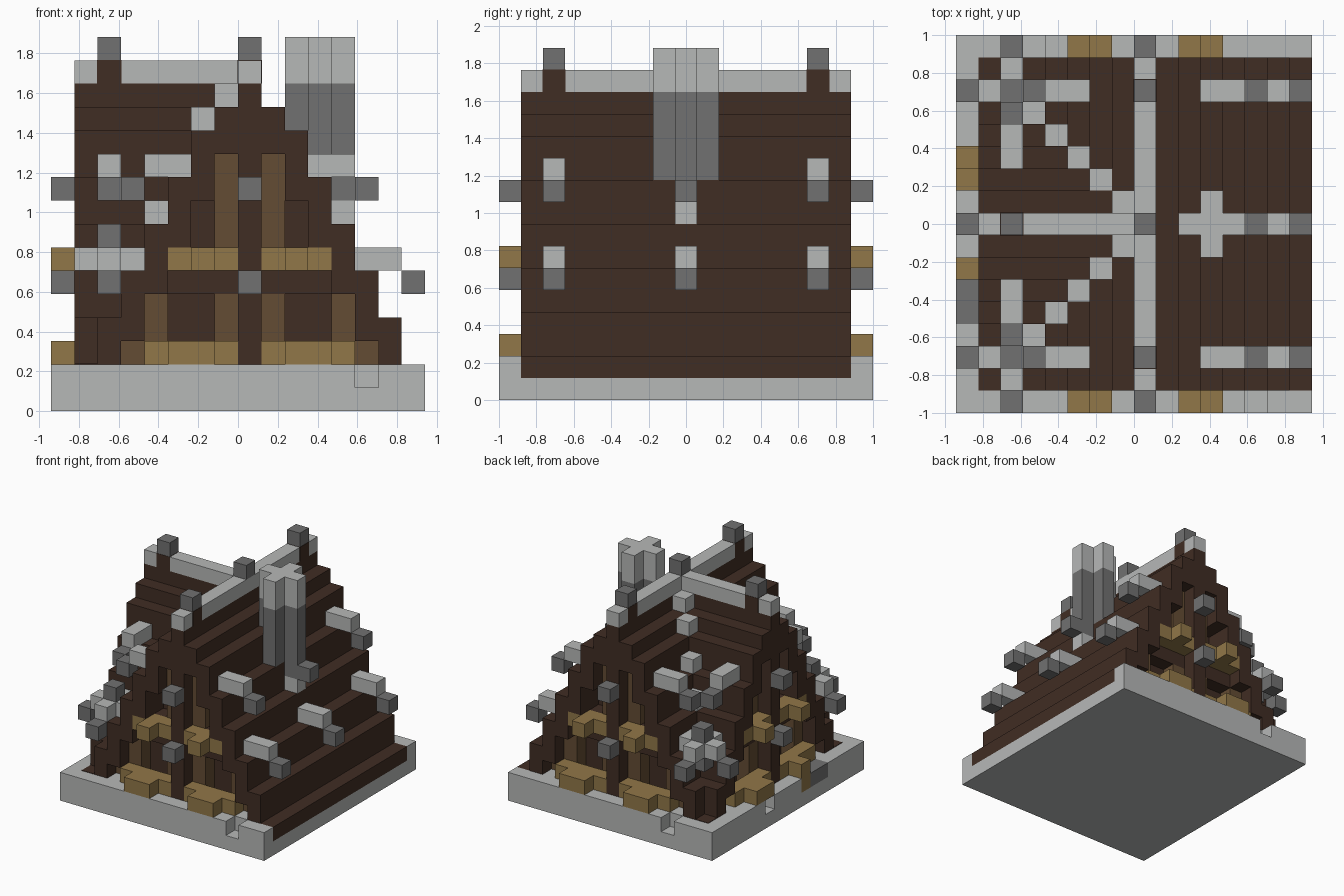
import bpy
import bmesh
from mathutils import Vector

cube = bpy.data.objects.get("Cube")
if cube:
    bpy.data.objects.remove(cube, do_unlink=True)

UNIT = 2 / 17                      # one block
ORIGIN = Vector((-8, -8.5, 0))     # corner of the block grid
RIDGE = 8                          # block index of both ridges
TOPS = [14, 13, 12, 10, 8, 6, 4, 2]   # roof height by distance from the ridge
EAVES = [top - 1 for top in TOPS[1:]] + [1]   # underside of each roof step


def material(name, color):
    mat = bpy.data.materials.new(name)
    mat.use_nodes = True
    mat.diffuse_color = (*color, 1)
    mat.node_tree.nodes["Principled BSDF"].inputs["Base Color"].default_value = (*color, 1)
    return mat


LIGHT = material("light stone", (0.47, 0.48, 0.475))
DARK = material("dark stone", (0.165, 0.165, 0.165))
WOOD = material("dark wood", (0.051, 0.026, 0.017))
PANEL = material("brown panel", (0.127, 0.072, 0.033))
TAN = material("tan wood", (0.283, 0.184, 0.065))


class Part:
    """A named object made of grid-aligned boxes in one colour."""

    def __init__(self, name, mat):
        self.name, self.mat, self.bm = name, mat, bmesh.new()

    def box(self, x, y, z):
        """Each argument is one block index or a (start, end) pair."""
        spans = [s if isinstance(s, tuple) else (s, s + 1) for s in (x, y, z)]
        low = Vector([s[0] for s in spans])
        high = Vector([s[1] for s in spans])
        made = bmesh.ops.create_cube(self.bm, size=1)["verts"]
        for v in made:
            half = v.co + Vector((0.5, 0.5, 0.5))
            v.co = (ORIGIN + low + half * (high - low)) * UNIT

    def finish(self):
        mesh = bpy.data.meshes.new(self.name)
        self.bm.to_mesh(mesh)
        self.bm.free()
        mesh.materials.append(self.mat)
        bpy.context.collection.objects.link(bpy.data.objects.new(self.name, mesh))


# Stone base with small gaps in its raised rim
base = Part("base", LIGHT)
base.box((0, 16), (0, 17), 0)
base.box((1, 15), (1, 16), 1)
for row, gap in ((0, 13), (16, 3)):
    base.box((0, gap), row, 1)
    base.box((gap + 1, 16), row, 1)
for span in ((1, 4), (7, 10), (11, 16)):
    base.box(0, span, 1)
base.finish()

step = Part("side_step", DARK)
step.box(0, (4, 6), 1)
step.finish()

# Stepped roofs: a long one, and a cross wing that meets it in two valleys
roof = Part("main_roof", WOOD)
wing = Part("cross_roof", WOOD)
core = Part("house_core", WOOD)
for d, (top, low) in enumerate(zip(TOPS, EAVES)):
    roof.box(RIDGE + d, (1, 16), (low, top))
    core.box(RIDGE + d, (3, 14), (1, max(low, 1.5)))
    if d == 0:
        wing.box((1, RIDGE), RIDGE, (low, top))
        core.box((3, RIDGE), RIDGE, (1, low))
        continue
    near, far = RIDGE - d, RIDGE + d
    lip = top + 0.03 if d == 7 else top
    for end in ((1, near + 1), (far, 16)):
        roof.box(near, end, (low, lip))
    for row in (near, far):
        wing.box((1, near + 1), row, (low, lip))
    if near >= 3:
        for end in ((3, near + 1), (far, 14)):
            core.box(near, end, (1, low))
        for row in (near, far):
            core.box((3, near + 1), row, (1, low))
for part in (roof, wing, core):
    part.finish()

# Three gable ends: each maps (across, depth, height) onto the grid
SIDES = {
    "front": lambda part, a, depth, z: part.box(a, depth, z),
    "back": lambda part, a, depth, z: part.box(a, 16 - depth, z),
    "side": lambda part, a, depth, z: part.box(depth, a, z),
}
for side, put in SIDES.items():
    wall = Part(side + "_wall", WOOD)
    panels = Part(side + "_panels", PANEL)
    boxes = Part(side + "_window_boxes", TAN)
    knobs = Part(side + "_beam_ends", DARK)

    # Centre post and its stone beam ends
    put(wall, RIDGE, 1, (2, 12))
    put(wall, RIDGE, 2, (2, 12))
    for z in (5, 9):
        put(knobs, RIDGE, 0, z)
    knobs.finish()

    for s in (-1, 1):
        def at(d):
            return RIDGE + s * d

        # Panels beside the recessed windows, and the floor beam
        for d, z in ((1, (2, 5)), (1, (7, 11)), (4, (2, 5)), (5, (2, 3))):
            put(panels, at(d), 2, z)
        for d in (1, 2, 3):
            put(wall, at(d), 2, (5, 7))

        # Planters under the lower and upper windows
        for d in (1, 2, 3, 4):
            put(boxes, at(d), 1, 2)
        for d in (1, 2, 3):
            put(boxes, at(d), 1, 6)
        put(boxes, at(2), 0, 6)
        if side == "side" and s < 0:
            put(boxes, at(2), 0, (1, 3))
        else:
            for d in (2, 3):
                put(boxes, at(d), 0, 2)
    for part in (wall, panels, boxes):
        part.finish()

# Stone ridge caps and valley blocks
ridge = Part("ridge_caps", LIGHT)
ridge.box(RIDGE, (1, 16), 14)
ridge.box((1, RIDGE), RIDGE, 14)
ridge.finish()

valley = Part("valley_blocks", LIGHT)
for d in range(1, 6):
    for s in (-1, 1):
        valley.box(RIDGE - d, RIDGE + s * d, TOPS[d])
valley.finish()

# Finials on the ridges
finials = Part("finials", DARK)
collars = Part("finial_posts", WOOD)
for x, y in ((8, 2), (8, 14), (2, 8), (8, 8)):
    finials.box(x, y, 15)
    if (x, y) != (RIDGE, RIDGE):
        e = 0.02
        collars.box((x - e, x + 1 + e), (y - e, y + 1 + e), (14, 15 + e / 2))
finials.finish()
collars.finish()

# Roof brackets: light beams with a dark block hanging from each end
beams = Part("roof_beams", LIGHT)
hangers = Part("beam_hangers", DARK)
for y in (2, 14):
    beams.box((11, 13), y, 10)
    hangers.box(13, y, 9)
    beams.box((4, 6), y, 10)
    hangers.box(3, y, 9)
    beams.box((1, 4), y, 6)
    hangers.box(0, y, 5)
    hangers.box(2, y, 5)
    hangers.box(2, y, 7)
for y in (2, 8, 14):
    beams.box((13, 15), y, 6)
    hangers.box(15, y, 5)
for inner, tip, outer, end in (((4, 6), 3, (1, 4), 0), ((11, 13), 13, (13, 16), 16)):
    beams.box(2, inner, 10)
    hangers.box(2, tip, 9)
    beams.box(2, outer, 6)
    hangers.box(2, end, 5)
beams.box(12, 8, 8)
hangers.box((12, 14), 8, 9)
beams.finish()
hangers.finish()

# Cross-shaped chimney
for name, mat, z in (("chimney_shaft", DARK, (10, 14)), ("chimney_top", LIGHT, (14, 16))):
    chimney = Part(name, mat)
    chimney.box((10, 13), 8, z)
    chimney.box(11, (7, 10), z)
    chimney.finish()
